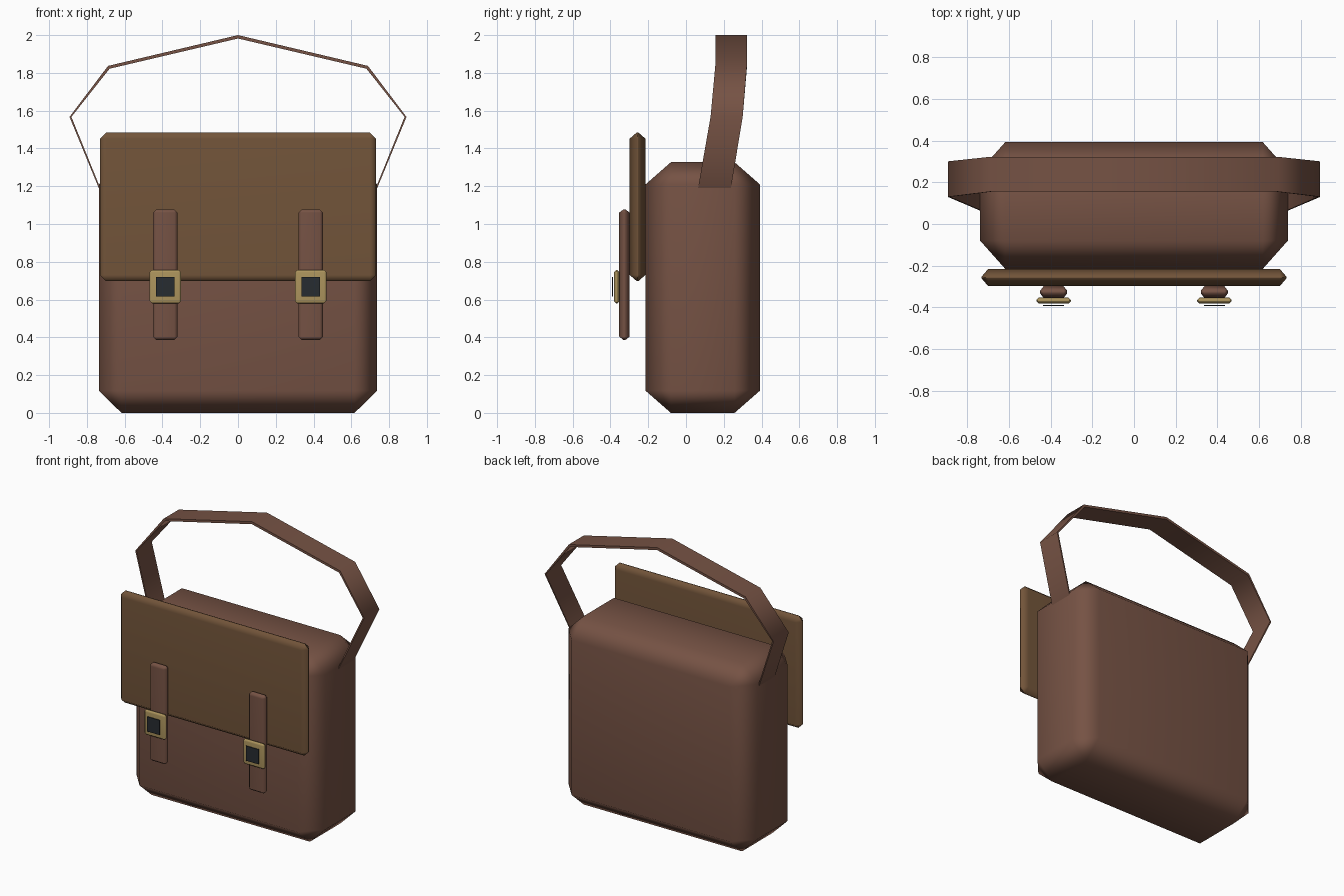
import bpy, bmesh, math
from mathutils import Vector

if "Cube" in bpy.data.objects:
    bpy.data.objects.remove(bpy.data.objects["Cube"])


def material(name, rgb):
    m = bpy.data.materials.new(name)
    m.diffuse_color = (*rgb, 1)
    m.use_nodes = True
    m.node_tree.nodes["Principled BSDF"].inputs["Base Color"].default_value = m.diffuse_color
    return m


LEATHER = material("leather", (0.18, 0.085, 0.058))
FLAP = material("flap_leather", (0.17, 0.09, 0.042))
BRASS = material("brass", (0.42, 0.30, 0.11))
DARK = material("dark_plate", (0.02, 0.025, 0.03))


def finish(bm, name, mat):
    bmesh.ops.recalc_face_normals(bm, faces=bm.faces)
    me = bpy.data.meshes.new(name)
    bm.to_mesh(me)
    bm.free()
    me.materials.append(mat)
    ob = bpy.data.objects.new(name, me)
    bpy.context.collection.objects.link(ob)
    bpy.ops.object.select_all(action='DESELECT')
    ob.select_set(True)
    bpy.context.view_layer.objects.active = ob
    bpy.ops.object.shade_smooth_by_angle(angle=math.radians(62))
    wn = ob.modifiers.new("weighted_normals", 'WEIGHTED_NORMAL')
    wn.keep_sharp = True
    return ob


def chamfer_box(name, lo, hi, cut, mat):
    """Box between two corners, with a one-step chamfer sized per axis."""
    lo, hi, cut = Vector(lo), Vector(hi), Vector(cut)
    bm = bmesh.new()
    bmesh.ops.create_cube(bm, size=1)
    # bevel in units of the chamfer, then scale to real size
    bmesh.ops.scale(bm, verts=bm.verts, vec=[(hi[i] - lo[i]) / cut[i] for i in range(3)])
    bmesh.ops.bevel(bm, geom=bm.edges[:], offset=1, segments=1, affect='EDGES', profile=0.5)
    bmesh.ops.scale(bm, verts=bm.verts, vec=cut)
    bmesh.ops.translate(bm, verts=bm.verts, vec=(lo + hi) / 2)
    return finish(bm, name, mat)


# Main bag and front flap
chamfer_box("bag_body", (-0.737, -0.215, 0), (0.737, 0.392, 1.327), (0.12, 0.135, 0.118), LEATHER)
chamfer_box("front_flap", (-0.731, -0.298, 0.697), (0.731, -0.215, 1.485), (0.033, 0.038, 0.033), FLAP)

# Two closing straps with buckles
for side, cx in (("left", -0.385), ("right", 0.385)):
    chamfer_box(side + "_strap", (cx - 0.065, -0.354, 0.387), (cx + 0.065, -0.298, 1.077),
                (0.017, 0.022, 0.017), LEATHER)
    chamfer_box(side + "_buckle", (cx - 0.083, -0.382, 0.58), (cx + 0.083, -0.352, 0.756),
                (0.012, 0.012, 0.012), BRASS)
    chamfer_box(side + "_buckle_plate", (cx - 0.05, -0.393, 0.615), (cx + 0.05, -0.387, 0.72),
                (0.001, 0.001, 0.001), DARK)

# Carrying handle: flat band; half path is x, z, front y, back y
half = [(0.735, 1.185, 0.063, 0.237), (0.892, 1.567, 0.130, 0.300),
        (0.688, 1.837, 0.155, 0.322)]
path = [(-x, z, a, b) for x, z, a, b in half] + [(0, 2.0, 0.155, 0.322)] + half[::-1]
inner_shift = [(0.008, 0), (0.010, 0), (0.008, -0.015), (0, -0.018),
               (-0.008, -0.015), (-0.010, 0), (-0.008, 0)]
bm = bmesh.new()
rings = []
for (x, z, a, b), (dx, dz) in zip(path, inner_shift):
    rings.append([bm.verts.new(p) for p in
                  ((x, a, z), (x, b, z), (x + dx, b, z + dz), (x + dx, a, z + dz))])
for r, s in zip(rings, rings[1:]):
    for i in range(4):
        j = (i + 1) % 4
        bm.faces.new((r[i], r[j], s[j], s[i]))
bm.faces.new(rings[0])
bm.faces.new(rings[-1])
finish(bm, "carry_handle", LEATHER)
